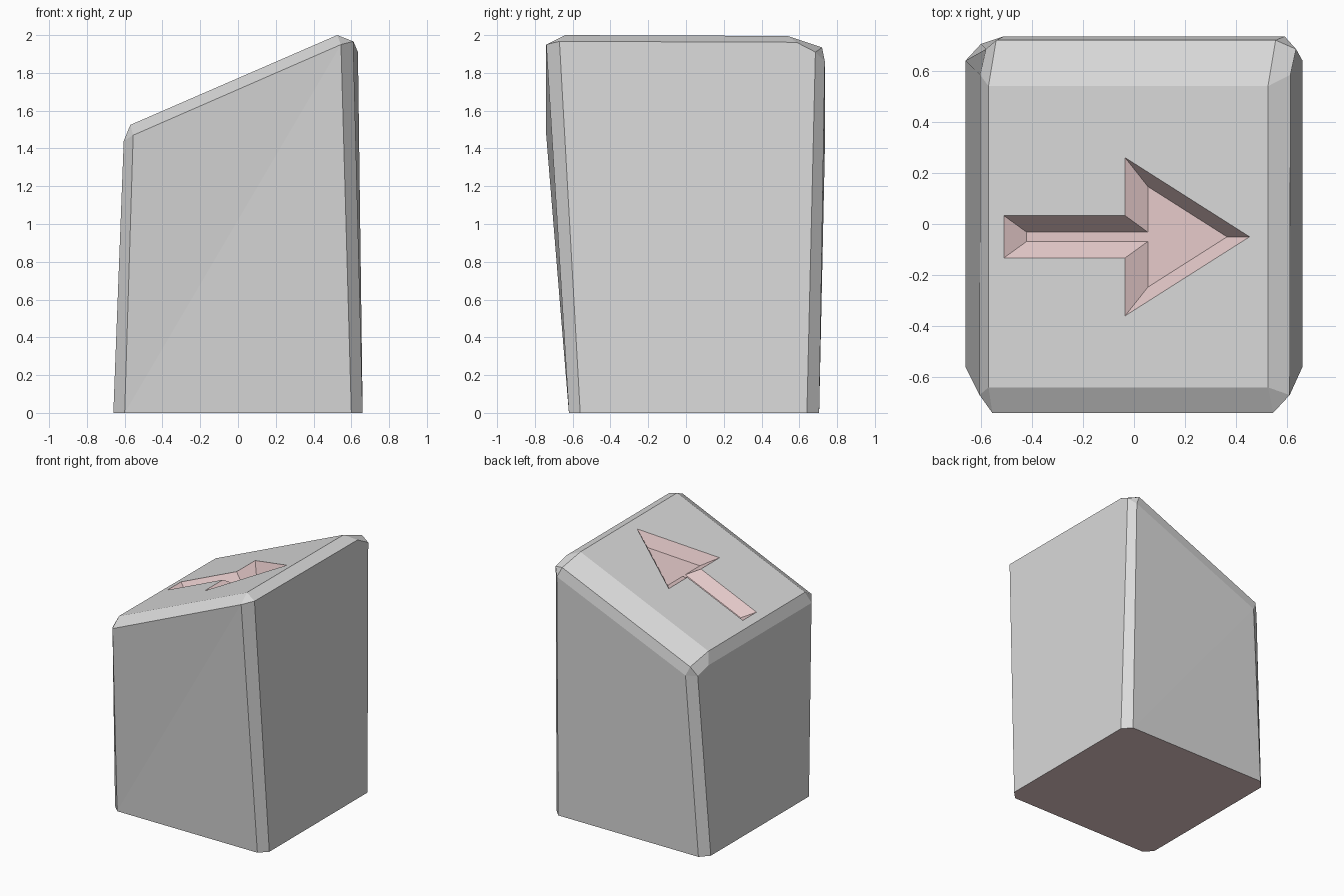
import bpy
import bmesh
from mathutils import Vector

default = bpy.data.objects.get("Cube")
if default:
    bpy.data.objects.remove(default, do_unlink=True)


def make_material(name, colour):
    mat = bpy.data.materials.new(name)
    mat.use_nodes = True
    mat.diffuse_color = (*colour, 1)
    mat.node_tree.nodes["Principled BSDF"].inputs["Base Color"].default_value = (*colour, 1)
    return mat


GREY, PINK = range(2)
mesh = bpy.data.meshes.new("arrow_block")
mesh.materials.append(make_material("light grey", (0.7, 0.7, 0.7)))
mesh.materials.append(make_material("dusty pink", (0.8, 0.6, 0.6)))

bm = bmesh.new()
points = {}


def add_point(name, x, y, z):
    points[name] = bm.verts.new((x, y, z))


def add_face(names, material=GREY):
    face = bm.faces.new([points[n] for n in names.split()])
    face.material_index = material
    return face


def on_slope(x, y):
    """Height of the sloping top at a place in plan."""
    return 2.0 - 0.434 * (0.525 - x) - 0.004 * (y + 0.64)


# Base: a rectangle with clipped corners, mirrored left to right.
# Names: base / rim / top, then the side it borders, then the corner.
for side, sign in (("l", -1), ("r", 1)):
    add_point("base_front_" + side, 0.60 * sign, -0.62, 0)
    add_point("base_fside_" + side, 0.66 * sign, -0.56, 0)
    add_point("base_bside_" + side, 0.66 * sign, 0.64, 0)
    add_point("base_back_" + side, 0.60 * sign, 0.705, 0)

# Rim where the walls meet the bevelled top
add_point("rim_front_l", -0.555, -0.74, 1.47)
add_point("rim_front_r", 0.545, -0.74, 1.95)
add_point("rim_fside_l", -0.605, -0.67, 1.44)
add_point("rim_fside_r", 0.61, -0.67, 1.967)
add_point("rim_mid_l", -0.603, 0.585, 1.437)
add_point("rim_mid_r", 0.613, 0.585, 1.962)
add_point("rim_bside_l", -0.58, 0.685, 1.385)
add_point("rim_bside_r", 0.635, 0.685, 1.91)
add_point("rim_back_l", -0.51, 0.735, 1.39)
add_point("rim_back_r", 0.59, 0.735, 1.86)

# Sloping top and the shallow band behind it
for side, x in (("l", -0.57), ("r", 0.525)):
    add_point("top_front_" + side, x, -0.64, on_slope(x, -0.64))
    add_point("top_back_" + side, x, 0.54, on_slope(x, 0.54))
    add_point("band_" + side, x + 0.03, 0.72, on_slope(x, 0.72) - 0.06)

# Underside
add_face("base_front_l base_fside_l base_bside_l base_back_l "
         "base_back_r base_bside_r base_fside_r base_front_r", PINK)

# Front and back walls, each folded along a diagonal
add_face("base_front_l base_front_r rim_front_r")
add_face("base_front_l rim_front_r rim_front_l")
add_face("base_back_r base_back_l rim_back_l")
add_face("base_back_r rim_back_l rim_back_r")
add_face("rim_front_l rim_front_r top_front_r top_front_l")
add_face("rim_back_r rim_back_l band_l band_r")
add_face("top_back_r band_r band_l top_back_l")

# Side walls, corner chamfers and side bevels, the same on both sides
for pattern in (
    "base_fside_# base_bside_# rim_bside_# rim_mid_# rim_fside_#",
    "base_front_# base_fside_# rim_fside_# rim_front_#",
    "base_bside_# base_back_# rim_back_# rim_bside_#",
    "rim_front_# rim_fside_# top_front_#",
    "rim_fside_# rim_mid_# top_back_# top_front_#",
    "rim_mid_# rim_bside_# band_# top_back_#",
    "rim_bside_# rim_back_# band_#",
):
    add_face(pattern.replace("#", "r"))
    add_face(" ".join(reversed(pattern.replace("#", "l").split())))

# Arrow outline drawn on the sloping top
AXIS = -0.05
for side, sign in (("front", -1), ("back", 1)):
    for name, x, half in (("tail", -0.51, 0.083), ("notch", -0.035, 0.083), ("barb", -0.035, 0.31)):
        y = AXIS + sign * half
        add_point(name + "_" + side, x, y, on_slope(x, y))
add_point("tip", 0.453, AXIS, on_slope(0.453, AXIS))

# Top surface around the arrow
add_face("top_back_l tail_back notch_back barb_back tip top_back_r")
add_face("top_front_l top_front_r top_back_r tip barb_front notch_front "
         "tail_front tail_back top_back_l")

# Arrow recess: sloped walls down to a smaller floor
arrow = add_face("tail_front notch_front barb_front tip barb_back notch_back tail_back", PINK)
bm.normal_update()
down = -arrow.normal * 0.075
walls = bmesh.ops.inset_region(bm, faces=[arrow], thickness=0.065,
                               use_even_offset=True, use_boundary=True)
for face in walls["faces"]:
    face.material_index = PINK
bmesh.ops.translate(bm, verts=arrow.verts, vec=Vector(down))

bmesh.ops.recalc_face_normals(bm, faces=bm.faces)
bm.to_mesh(mesh)
bm.free()

block = bpy.data.objects.new("arrow_block", mesh)
bpy.context.collection.objects.link(block)
